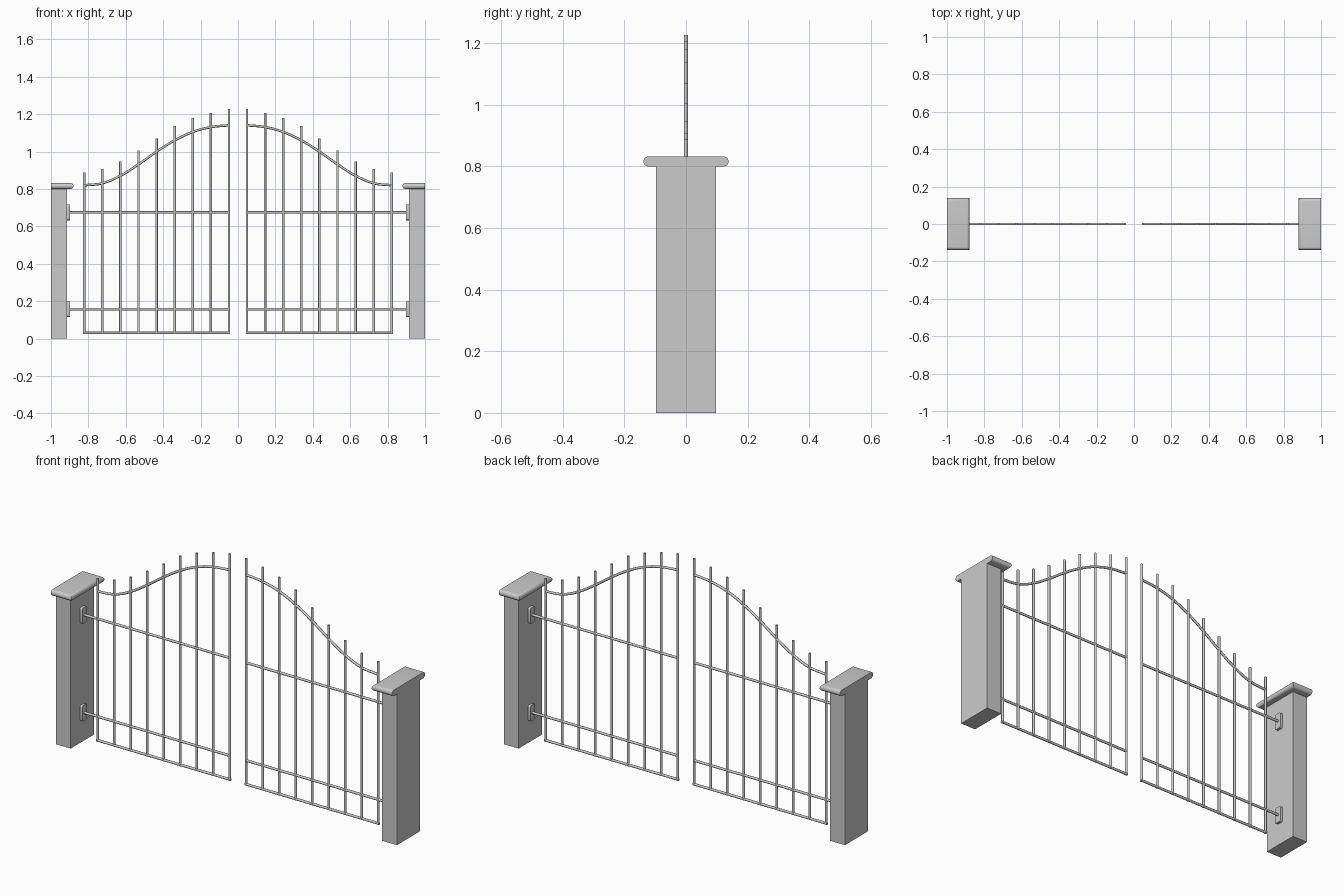
import bpy, bmesh
from mathutils import Vector, Matrix

if "Cube" in bpy.data.objects:
    bpy.data.objects.remove(bpy.data.objects["Cube"])

ROD = 0.0065

def add_object(name, bm):
    bmesh.ops.recalc_face_normals(bm, faces=bm.faces)
    me = bpy.data.meshes.new(name)
    bm.to_mesh(me)
    bm.free()
    ob = bpy.data.objects.new(name, me)
    bpy.context.collection.objects.link(ob)
    return ob

def box(lo, hi):
    bm = bmesh.new()
    lo, hi = Vector(lo), Vector(hi)
    bmesh.ops.create_cube(bm, size=1, matrix=Matrix.Translation((lo + hi) / 2)
                          @ Matrix.Diagonal((*(hi - lo), 1)))
    return bm

def bevel_edges(bm, test, offset, segments):
    edges = [e for e in bm.edges if test(*[v.co for v in e.verts])]
    bmesh.ops.bevel(bm, geom=edges, offset=offset, segments=segments,
                    profile=0.5, affect='EDGES')

def smooth(ob):
    bpy.ops.object.select_all(action='DESELECT')
    ob.select_set(True)
    bpy.context.view_layer.objects.active = ob
    bpy.ops.object.shade_smooth_by_angle(angle=0.7)

def rod(name, a, b):
    a, b = Vector(a), Vector(b)
    d = b - a
    rot = d.to_track_quat('Z', 'Y').to_matrix().to_4x4()
    bm = bmesh.new()
    bmesh.ops.create_cone(bm, cap_ends=True, segments=12, radius1=ROD, radius2=ROD,
                          depth=d.length, matrix=Matrix.Translation((a + b) / 2) @ rot)
    smooth(add_object(name, bm))

# bar top heights and arch heights, from the centre outwards
bar_x = [0.048 + i * 0.0968 for i in range(9)]
bar_top = [1.227, 1.207, 1.18, 1.138, 1.07, 1.005, 0.948, 0.907, 0.889]
arch_z = [1.141, 1.131, 1.105, 1.06, 1.0, 0.932, 0.871, 0.831, 0.82]

for s, side in ((-1, "left"), (1, "right")):
    def span(x0, x1):
        return sorted((s * x0, s * x1))

    # post
    x0, x1 = span(0.913, 1.0)
    add_object(side + "_post", box((x0, -0.097, 0), (x1, 0.097, 0.802)))

    # cap with a rounded nose on three sides, flush on the outer side
    x0, x1 = span(0.88, 1.0)
    cap = box((x0, -0.138, 0.80), (x1, 0.138, 0.832))
    bevel_edges(cap, lambda a, b: abs(a.z - b.z) < 0.01
                and (a.x + b.x) * s / 2 < 0.99, 0.0155, 6)
    smooth(add_object(side + "_post_cap", cap))

    # hinge plates and the rails they carry
    for z, level in ((0.157, "lower"), (0.675, "upper")):
        x0, x1 = span(0.899, 0.914)
        plate = box((x0, -0.02, z - 0.042), (x1, 0.02, z + 0.042))
        bevel_edges(plate, lambda a, b: abs(a.x - b.x) > 0.01, 0.01, 4)
        smooth(add_object(f"{side}_{level}_hinge_plate", plate))
        rod(f"{side}_{level}_rail", (s * 0.9, 0, z), (s * 0.045, 0, z))

    # bottom rail
    rod(side + "_bottom_rail", (s * 0.829, 0, 0.031), (s * 0.042, 0, 0.031))

    # upright bars
    for i, (x, top) in enumerate(zip(bar_x, bar_top)):
        rod(f"{side}_bar_{i + 1}", (s * x, 0, 0.026), (s * x, 0, top))

    # swept arch rail
    cu = bpy.data.curves.new(side + "_arch_rail", 'CURVE')
    cu.dimensions = '3D'
    cu.bevel_depth = ROD
    cu.bevel_resolution = 2
    cu.use_fill_caps = True
    cu.resolution_u = 6
    sp = cu.splines.new('BEZIER')
    sp.bezier_points.add(len(bar_x) - 1)
    for p, x, z in zip(sp.bezier_points, bar_x, arch_z):
        p.co = (s * x, 0, z)
        p.handle_left_type = p.handle_right_type = 'AUTO'
    ob = bpy.data.objects.new(side + "_arch_rail", cu)
    bpy.context.collection.objects.link(ob)
